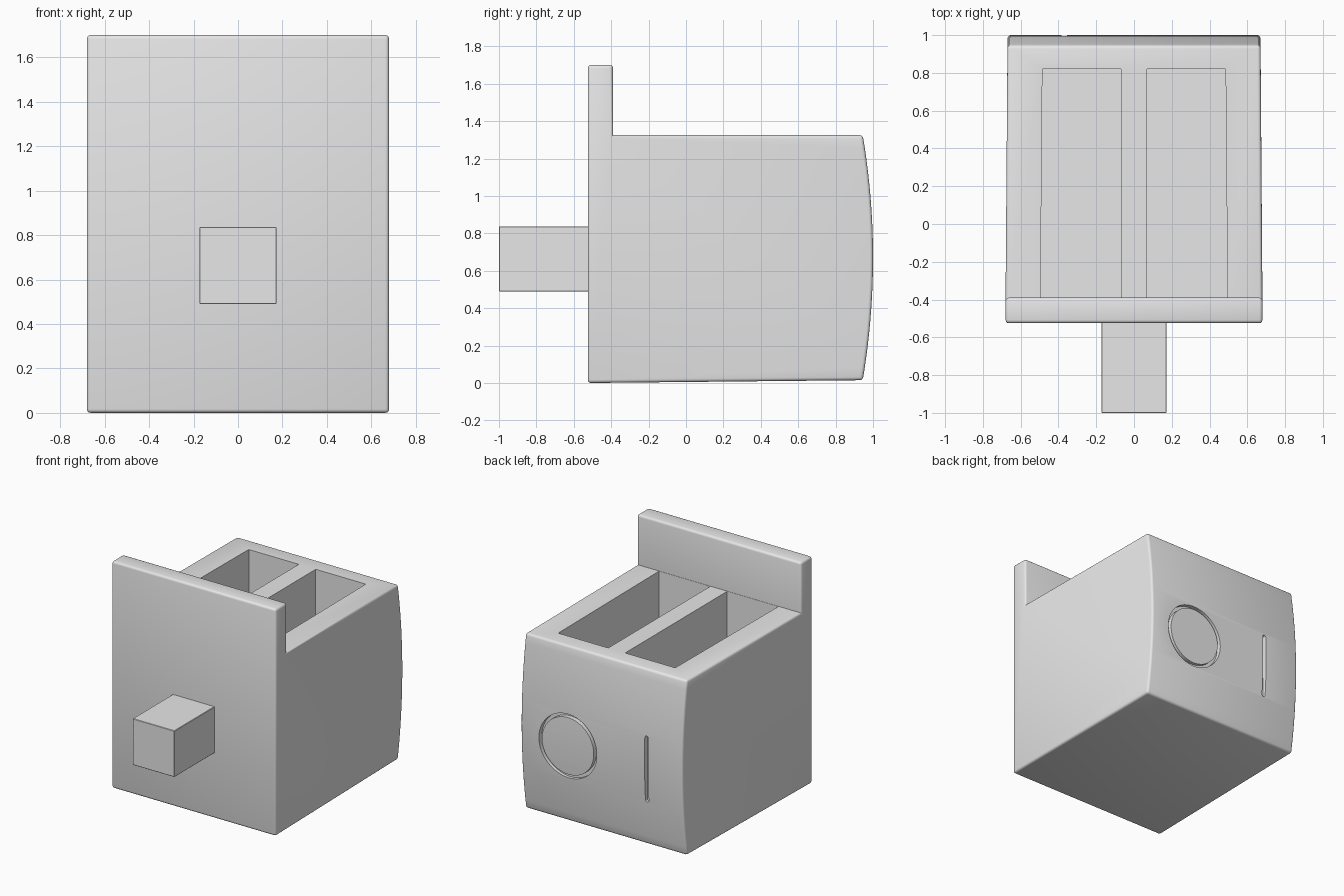
import bpy, bmesh, math
from mathutils import Matrix, Vector

if "Cube" in bpy.data.objects:
    bpy.data.objects.remove(bpy.data.objects["Cube"])

grey = bpy.data.materials.new("plain grey")
grey.use_nodes = True
grey.diffuse_color = (0.8, 0.8, 0.8, 1)
grey.node_tree.nodes["Principled BSDF"].inputs["Base Color"].default_value = (0.8, 0.8, 0.8, 1)


def finish(name, bm):
    bmesh.ops.recalc_face_normals(bm, faces=bm.faces)
    mesh = bpy.data.meshes.new(name)
    bm.to_mesh(mesh)
    bm.free()
    mesh.materials.append(grey)
    ob = bpy.data.objects.new(name, mesh)
    bpy.context.collection.objects.link(ob)
    return ob


def prism(points, offset):
    """Extrude a closed outline of 3D points along offset."""
    bm = bmesh.new()
    face = bm.faces.new([bm.verts.new(p) for p in points])
    top = bmesh.ops.extrude_face_region(bm, geom=[face])["geom"]
    bmesh.ops.translate(bm, vec=offset, verts=[v for v in top if isinstance(v, bmesh.types.BMVert)])
    bmesh.ops.recalc_face_normals(bm, faces=bm.faces)
    return bm


def box(x0, x1, y0, y1, z0, z1):
    return prism([(x0, y0, z0), (x1, y0, z0), (x1, y1, z0), (x0, y1, z0)], (0, 0, z1 - z0))


def cut(target, cutter):
    cutter.hide_render = True
    mod = target.modifiers.new("cut", 'BOOLEAN')
    mod.operation = 'DIFFERENCE'
    mod.solver = 'EXACT'
    mod.object = cutter
    cutters.append(cutter)


cutters = []

# Body with tall front plate and bowed back, as one side profile
steps = 20
outline = [(-0.525, 0.0), (-0.525, 1.7), (-0.39, 1.7), (-0.39, 1.325)]
for i in range(steps + 1):
    t = 1 - 2 * i / steps
    outline.append((0.945 + 0.055 * (1 - t * t), 0.67 + 0.655 * t))
bm = prism([(-0.68, y, z) for y, z in outline], (1.36, 0, 0))
for v in bm.verts:
    if v.co.y > 0:
        v.co.x *= 0.985
sharp = [e for e in bm.edges if e.calc_face_angle_signed(0) > 0.6]
bmesh.ops.bevel(bm, geom=sharp, offset=0.017, segments=3, profile=0.5, affect='EDGES')
body = finish("body", bm)

# Two deep top slots
for name, side in (("left_slot_cutter", 1), ("right_slot_cutter", -1)):
    points = [(0.07, -0.388), (0.495, -0.388), (0.485, 0.82), (0.07, 0.82)]
    bm = prism([(side * x, y, 0.2) for x, y in points], (0, 0, 1.2))
    cut(body, finish(name, bm))

# Round groove on the back
bm = bmesh.new()
rim = 64
rings = []
for r, y in ((0.215, 0.965), (0.24, 0.965), (0.24, 1.05), (0.215, 1.05)):
    angles = [2 * math.pi * i / rim for i in range(rim)]
    rings.append([bm.verts.new((0.28 + r * math.cos(a), y, 0.6 + r * math.sin(a))) for a in angles])
for k in range(4):
    a, b = rings[k], rings[(k + 1) % 4]
    for i in range(rim):
        j = (i + 1) % rim
        bm.faces.new((a[i], a[j], b[j], b[i]))
cut(body, finish("round_groove_cutter", bm))

# Narrow upright groove with rounded ends
points = []
for i in range(18):
    a = math.pi * (i if i < 9 else i - 1) / 8
    end = 0.235 if i < 9 else -0.235
    points.append((-0.37 + 0.014 * math.cos(a), 0.965, 0.6 + end + 0.014 * math.sin(a)))
cut(body, finish("upright_groove_cutter", prism(points, (0, 0.1, 0))))

# Apply the cuts and remove the cutters
bpy.context.view_layer.update()
graph = bpy.context.evaluated_depsgraph_get()
mesh = bpy.data.meshes.new_from_object(body.evaluated_get(graph))
body.modifiers.clear()
body.data = mesh
for c in cutters:
    bpy.data.objects.remove(c)

# Square peg on the front
bm = box(-0.173, 0.173, -1.0, -0.51, 0.49, 0.837)
bmesh.ops.bevel(bm, geom=bm.edges[:], offset=0.003, segments=1, affect='EDGES')
peg = finish("front_peg", bm)

# Smooth shading with sharp edges kept
bpy.ops.object.select_all(action='DESELECT')
body.select_set(True)
bpy.context.view_layer.objects.active = body
bpy.ops.object.shade_smooth_by_angle(angle=math.radians(35))
